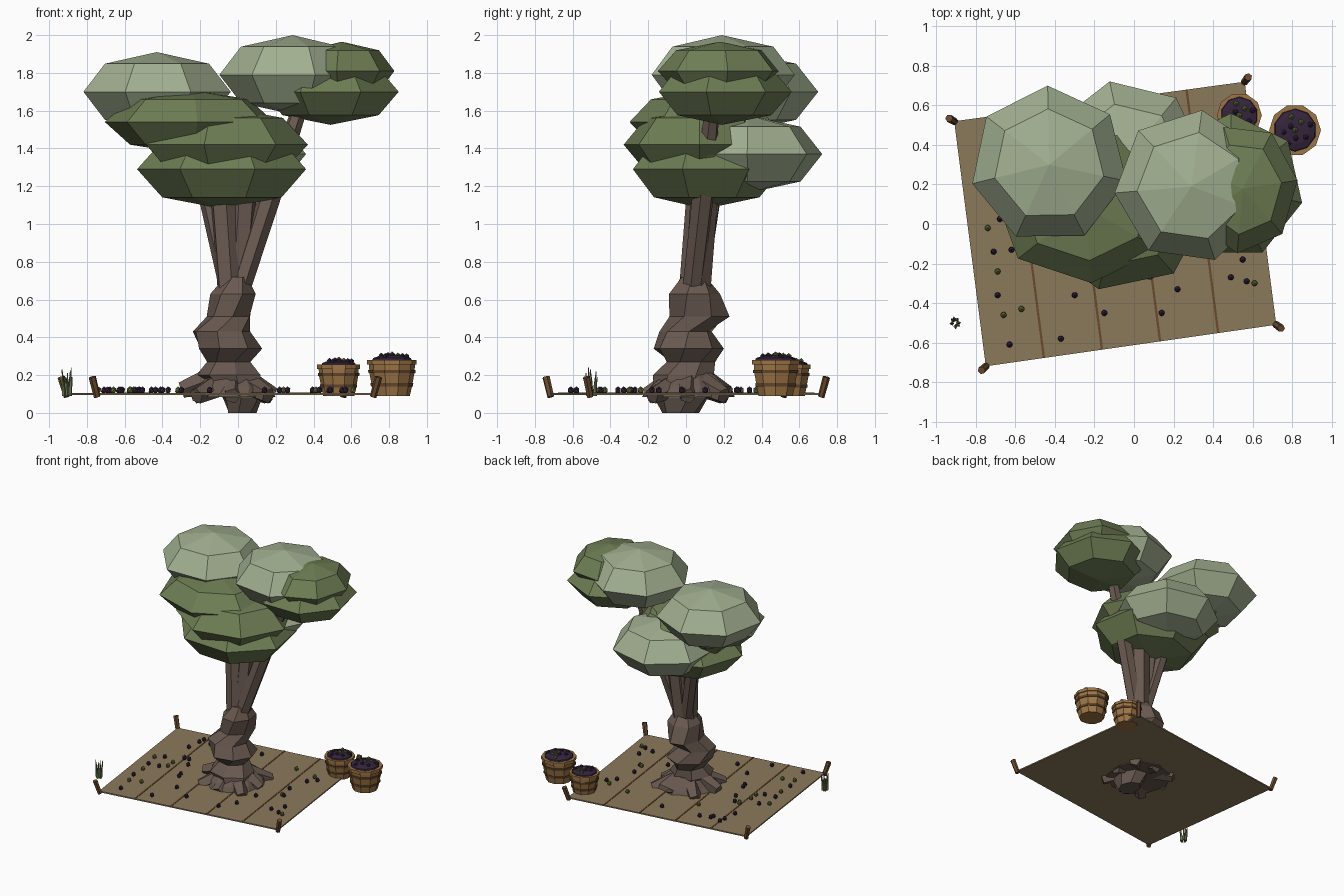
import bpy, bmesh, math, random
from mathutils import Vector

if "Cube" in bpy.data.objects:
    bpy.data.objects.remove(bpy.data.objects["Cube"])

random.seed(7)
TAU = math.tau


def material(name, r, g, b):
    m = bpy.data.materials.new(name)
    m.diffuse_color = (r, g, b, 1)
    m.use_nodes = True
    m.node_tree.nodes["Principled BSDF"].inputs["Base Color"].default_value = m.diffuse_color
    return m


SAGE = material("sage_leaf", .36, .43, .28)
OLIVE = material("olive_leaf", .155, .205, .088)
BARK = material("bark", .14, .10, .08)
CLOTH = material("tan_cloth", .26, .19, .105)
SEAM = material("brown_wood", .15, .07, .028)
WICKER = material("basket_wood", .34, .18, .06)
BAND = material("basket_band", .12, .06, .025)
PURPLE = material("purple_fruit", .035, .018, .045)
GREEN = material("green_fruit", .13, .17, .04)


def finish(name, bm, *mats):
    bmesh.ops.recalc_face_normals(bm, faces=bm.faces)
    me = bpy.data.meshes.new(name)
    bm.to_mesh(me)
    bm.free()
    for m in mats:
        me.materials.append(m)
    ob = bpy.data.objects.new(name, me)
    bpy.context.collection.objects.link(ob)
    return ob


def ring(c, rx, ry, n, turn=0.0, jitter=0.0):
    pts = []
    for i in range(n):
        a = turn + TAU * i / n
        k = 1 + random.uniform(-jitter, jitter)
        pts.append(Vector(c) + Vector((rx * k * math.cos(a), ry * k * math.sin(a), 0)))
    return pts


def loft(bm, rings, mat_of=lambda i: 0):
    """Skin a stack of equal rings and cap both ends."""
    vs = [[bm.verts.new(p) for p in r] for r in rings]
    n = len(vs[0])
    for i in range(len(vs) - 1):
        for j in range(n):
            k = (j + 1) % n
            f = bm.faces.new((vs[i][j], vs[i][k], vs[i + 1][k], vs[i + 1][j]))
            f.material_index = mat_of(i)
    bm.faces.new(vs[0][::-1])
    bm.faces.new(vs[-1]).material_index = mat_of(len(vs) - 1)


def tube(bm, path, radii, n):
    """Tapered prism following a path."""
    path = [Vector(p) for p in path]
    q = (path[-1] - path[0]).to_track_quat('Z', 'Y')
    loft(bm, [[p + q @ v for v in ring((0, 0, 0), r, r, n)] for p, r in zip(path, radii)])


def blob(name, c, rx, ry, h, turn, mat):
    """Seven-sided flattened leaf clump."""
    bm = bmesh.new()
    bmesh.ops.create_uvsphere(bm, u_segments=7, v_segments=4, radius=1)
    t = math.radians(turn)
    for v in bm.verts:
        x, y, z = v.co
        v.co = (c[0] + rx * (x * math.cos(t) - y * math.sin(t)),
                c[1] + ry * (x * math.sin(t) + y * math.cos(t)), c[2] + h * z)
    return finish(name, bm, mat)


# Leaf canopy
blob("leaf_top_left", (-.43, .30, 1.70), .40, .40, .21, 1, SAGE)
blob("leaf_top_right", (.29, .19, 1.79), .39, .39, .21, -8, SAGE)
blob("leaf_back", (-.04, .33, 1.37), .40, .40, .205, 12, SAGE)
blob("leaf_right_low", (.49, .19, 1.70), .37, .37, .175, 0, OLIVE)
blob("leaf_right_high", (.55, .18, 1.81), .28, .33, .155, 20, OLIVE)
blob("leaf_front_low", (-.08, .10, 1.29), .46, .41, .21, -4, OLIVE)
blob("leaf_front_mid", (-.08, .07, 1.42), .45, .41, .20, 13, OLIVE)
blob("leaf_front_high", (-.25, .09, 1.54), .46, .39, .17, 30, OLIVE)

# Gnarled trunk: x, y, z, radius x, radius y, turn
bm = bmesh.new()
trunk = [(.02, -.03, 0, .08, .10, 0), (.02, -.02, .08, .11, .15, .2),
         (-.04, -.01, .20, .17, .17, .4), (-.05, .02, .27, .12, .13, .5),
         (-.04, .01, .34, .18, .19, .8), (-.09, .00, .43, .16, .14, 1.0),
         (-.05, .07, .51, .12, .16, 1.3), (-.025, .045, .63, .13, .14, 1.5),
         (-.01, .04, .72, .06, .07, 1.7)]
loft(bm, [ring(t[:3], t[3], t[4], 7, t[5], .07) for t in trunk])
finish("trunk", bm, BARK)

# Root flare and blocky roots
bm = bmesh.new()
loft(bm, [ring((-.03, .01, .085), .23, .25, 9, .2, .08),
          ring((-.03, .01, .14), .20, .22, 9, .3, .08),
          ring((-.04, .01, .21), .13, .14, 9, .4)])
for i in range(8):
    a = math.pi + TAU * i / 8
    r = .27 if i == 0 else .22 + .05 * (i % 2)
    d = Vector((math.cos(a), math.sin(a), 0))
    c = Vector((-.03, .01, 0))
    z = .16 if i == 0 else .13
    tube(bm, [c + d * .08 + Vector((0, 0, z + .03)), c + d * r + Vector((0, 0, z - .04))],
         [.07, .045], 5)
finish("roots", bm, BARK)

# Main branches
bm = bmesh.new()
tube(bm, [(-.04, .03, .62), (-.08, .08, 1.2)], [.07, .075], 6)
tube(bm, [(-.01, .06, .62), (.03, .10, 1.2)], [.07, .075], 6)
tube(bm, [(.0, .03, .62), (.17, .09, 1.15), (.33, .14, 1.62)], [.055, .06, .04], 6)
tube(bm, [(-.04, .06, .62), (-.25, .2, 1.55)], [.05, .05], 6)
finish("branches", bm, BARK)

# Ground cloth with four seams
C = [Vector(p) for p in ((-.75, -.72), (.72, -.51), (.56, .72), (-.91, .52))]


def slab(bm, pts, z0, z1):
    loft(bm, [[(p.x, p.y, z) for p in pts] for z in (z0, z1)])


bm = bmesh.new()
slab(bm, C, .094, .104)
finish("ground_cloth", bm, CLOTH)
bm = bmesh.new()
for i in range(1, 5):
    a, b = i / 5 - .004, i / 5 + .004
    slab(bm, [C[0].lerp(C[1], a), C[0].lerp(C[1], b),
              C[3].lerp(C[2], b), C[3].lerp(C[2], a)], .1, .107)
finish("cloth_seams", bm, SEAM)

# Corner stakes leaning outwards
bm = bmesh.new()
for p in C:
    d = p.normalized() * .03
    tube(bm, [(p.x - d.x * .2, p.y - d.y * .2, .085), (p.x + d.x, p.y + d.y, .19)],
         [.018, .02], 6)
finish("corner_stakes", bm, SEAM)


def fruit(bm, c, mat, r=.017):
    g = bmesh.ops.create_icosphere(bm, subdivisions=1, radius=r)
    for v in g["verts"]:
        v.co = Vector(c) + Vector((v.co.x, v.co.y, v.co.z * 1.2))
        for f in v.link_faces:
            f.material_index = mat


# Fallen fruit
bm = bmesh.new()
purple = [(-.71, -.14), (-.62, -.13), (-.69, -.36), (-.63, -.61), (-.37, -.58), (-.3, -.36),
          (-.15, -.45), (.14, -.45), (.22, -.33), (.49, -.27), (.55, -.18), (.57, -.29)]
green = [(-.74, -.02), (-.69, -.24), (-.66, -.46), (-.57, -.43), (.61, -.30)]
while len(purple) + len(green) < 42:
    p = (random.uniform(-.7, .5), random.uniform(-.2, .48))
    if math.hypot(p[0] + .03, p[1]) > .32:
        (green if random.random() < .3 else purple).append(p)
for m, pts in enumerate((purple, green)):
    for x, y in pts:
        fruit(bm, (x, y, .12), m)
finish("fallen_fruit", bm, PURPLE, GREEN)


# Baskets heaped with fruit
def basket(name, x, y, s):
    z = lambda h: .09 + h * s
    bm = bmesh.new()
    prof = [(.095, 0), (.106, .05), (.112, .05), (.113, .068), (.109, .068),
            (.119, .12), (.125, .12), (.126, .138), (.120, .138),
            (.122, .165), (.131, .165), (.131, .19), (.112, .19)]
    loft(bm, [ring((x, y, z(h)), r * s, r * s, 10) for r, h in prof],
         lambda i: 1 if i in (1, 2, 3, 5, 6, 7) else 0)
    finish(name, bm, WICKER, BAND)
    bm = bmesh.new()
    loft(bm, [ring((x, y, z(h)), r * s, r * s, 10, .3)
              for r, h in ((.112, .18), (.105, .2), (.07, .212), (.02, .216))])
    for i in range(9):
        a, r = i * 2.4, .029 * math.sqrt(i)
        fruit(bm, (x + r * math.cos(a) * s, y + r * math.sin(a) * s, z(.216 - r * .12)),
              1 if i % 3 == 0 else 0, .016)
    finish(name + "_fruit", bm, PURPLE, GREEN)


basket("large_basket", .815, .475, 1.0)
basket("small_basket", .533, .55, .87)

# Grass tuft beside the cloth
bm = bmesh.new()
for i in range(7):
    a = i * 2.4
    bx, by = -.905 + .015 * math.cos(a), -.5 + .018 * math.sin(a)
    tube(bm, [(bx, by, .09), (bx + .012 * math.cos(a), by + .012 * math.sin(a), .19 + .01 * (i % 6))],
         [.011, .002], 4)
finish("grass_tuft", bm, OLIVE)
